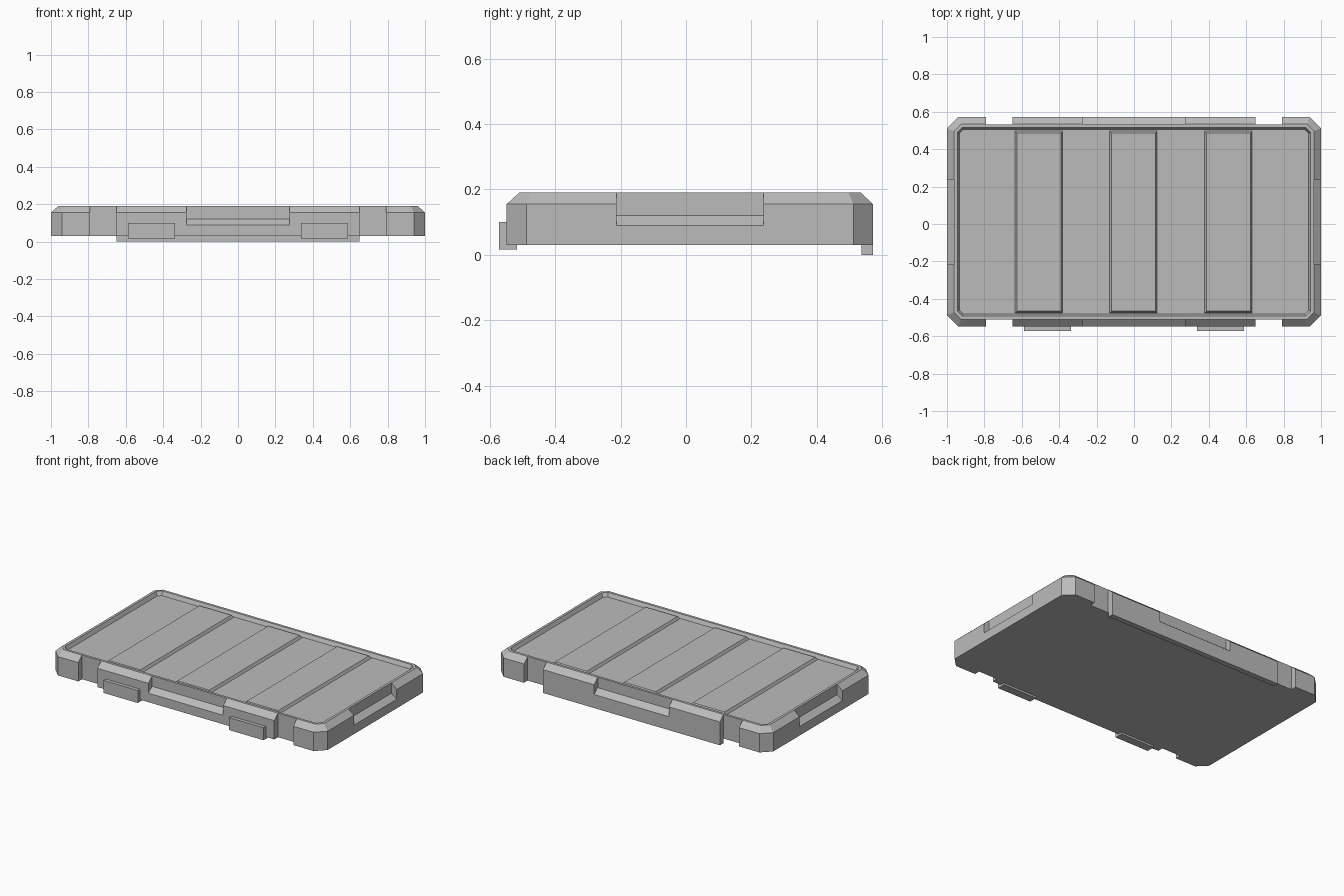
import bpy
import bmesh

if "Cube" in bpy.data.objects:
    bpy.data.objects.remove(bpy.data.objects["Cube"], do_unlink=True)

grey = bpy.data.materials.new("plain grey")
grey.use_nodes = True
COLOR = (0.5, 0.5, 0.5, 1)
grey.diffuse_color = COLOR
grey.node_tree.nodes["Principled BSDF"].inputs["Base Color"].default_value = COLOR

CY = 0.012            # middle of the lid in y
HX, HY = 1.0, 0.56    # half sizes of the lid
RIM = 0.038           # width of the sloped outer edge
BOTTOM, SHOULDER, TOP, FLOOR = 0.03, 0.155, 0.19, 0.165


def add_loft(name, loops):
    """Closed solid through a stack of matching loops of points."""
    bm = bmesh.new()
    rings = [[bm.verts.new(p) for p in loop] for loop in loops]
    n = len(rings[0])
    for a, b in zip(rings, rings[1:]):
        for i in range(n):
            j = (i + 1) % n
            bm.faces.new((a[i], a[j], b[j], b[i]))
    bm.faces.new(rings[0][::-1])
    bm.faces.new(rings[-1])
    bmesh.ops.recalc_face_normals(bm, faces=bm.faces)
    mesh = bpy.data.meshes.new(name)
    bm.to_mesh(mesh)
    bm.free()
    mesh.materials.append(grey)
    obj = bpy.data.objects.new(name, mesh)
    bpy.context.collection.objects.link(obj)
    return obj


def rect(x0, x1, y0, y1, z):
    return [(x0, y0, z), (x1, y0, z), (x1, y1, z), (x0, y1, z)]


def octagon(inset, z):
    """Rectangle with cut corners, offset inwards."""
    x, y, c = HX - inset, HY - inset, 0.06 - 0.586 * inset
    pts = [(x, y - c), (x - c, y), (c - x, y), (-x, y - c),
           (-x, c - y), (c - x, -y), (x - c, -y), (x, c - y)]
    return [(px, py + CY, z) for px, py in pts]


def add_box(name, x0, x1, y0, y1, z0, z1):
    return add_loft(name, [rect(x0, x1, y0, y1, z0), rect(x0, x1, y0, y1, z1)])


# Lid body with sloped edge, raised rim and sunken top
lid = add_loft("lid_body", [octagon(0, BOTTOM), octagon(0, SHOULDER), octagon(RIM, TOP),
                            octagon(0.055, TOP), octagon(0.067, FLOOR)])

# Cutters: edge notches and hand grips with sloping ledges
cutters = []
DEPTH = RIM + 0.0007
for s in (-1, 1):
    for t in (-1, 1):
        ys = sorted((CY + s * (HY - DEPTH), CY + s * (HY + 0.1)))
        xs = sorted((t * 0.65, t * 0.79))
        cutters.append(add_box("notch_cutter", *xs, *ys, -0.1, 0.3))
    profile = [(-DEPTH, 0.12), (0, 0.09), (0.1, 0.09), (0.1, 0.3), (-DEPTH, 0.3)]
    cutters.append(add_loft("long_grip_cutter", [
        [(x, CY + s * (HY + d), z) for d, z in profile] for x in (-0.275, 0.275)]))
    cutters.append(add_loft("end_grip_cutter", [
        [(s * (HX + d), CY + y, z) for d, z in profile] for y in (-0.225, 0.225)]))

bpy.context.view_layer.objects.active = lid
for cutter in cutters:
    cutter.hide_render = True
    mod = lid.modifiers.new("cut", 'BOOLEAN')
    mod.operation = 'DIFFERENCE'
    mod.solver = 'EXACT'
    mod.object = cutter
    bpy.ops.object.modifier_apply(modifier=mod.name)
    bpy.data.objects.remove(cutter, do_unlink=True)

# Raised panels across the sunken top
for label, x in (("right", -0.508), ("middle", -0.003), ("left", 0.505)):
    b = 0.01
    x0, x1, y0, y1 = x - 0.127, x + 0.127, -0.475, 0.497
    add_loft("top_panel_" + label, [rect(x0, x1, y0, y1, FLOOR - 0.005),
                                    rect(x0, x1, y0, y1, FLOOR),
                                    rect(x0 + b, x1 - b, y0 + b, y1 - b, 0.182)])

# Hinge flange under the back edge
add_box("hinge_flange", -0.65, 0.65, CY + HY - 0.036, CY + HY, 0, BOTTOM)

# Latches on the front edge
for label, x in (("right", -0.462), ("left", 0.462)):
    add_box("latch_" + label, x - 0.126, x + 0.126, -0.572, -0.517, 0.017, 0.1)
